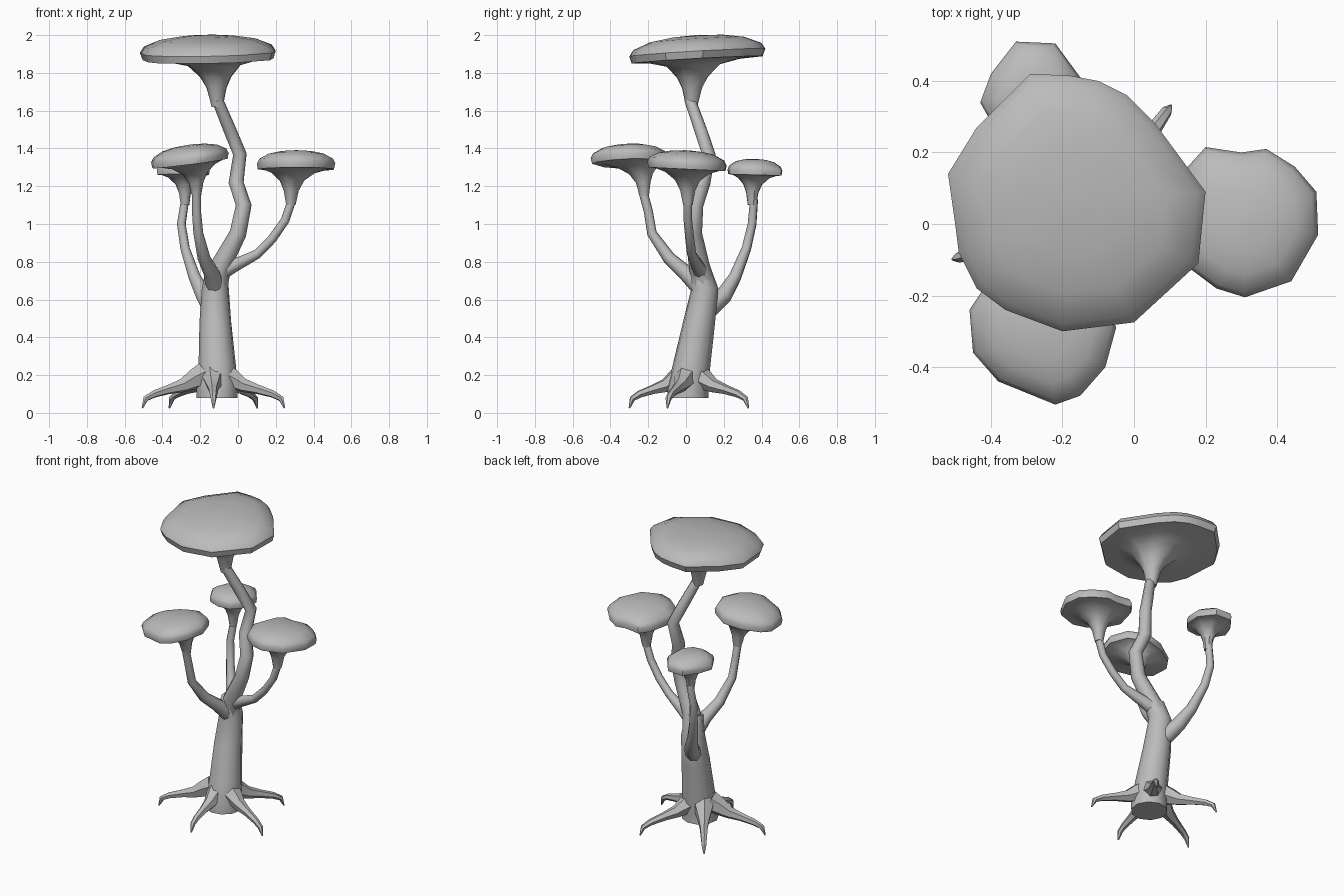
import bpy
import bmesh
import math
from mathutils import Vector

cube = bpy.data.objects.get("Cube")
if cube:
    bpy.data.objects.remove(cube, do_unlink=True)

clay = bpy.data.materials.new("plain_grey")
clay.use_nodes = True
grey = (0.5, 0.5, 0.5, 1)
clay.diffuse_color = grey
clay.node_tree.nodes["Principled BSDF"].inputs["Base Color"].default_value = grey


def skin_rings(name, rings, angle=40):
    """Join a stack of equal-sized point rings into one closed, smooth-shaded object."""
    bm = bmesh.new()
    loops = [[bm.verts.new(p) for p in ring] for ring in rings]
    count = len(loops[0])
    for low, high in zip(loops, loops[1:]):
        for i in range(count):
            j = (i + 1) % count
            bm.faces.new((low[i], low[j], high[j], high[i]))
    bm.faces.new(loops[0])
    bm.faces.new(loops[-1])
    bmesh.ops.recalc_face_normals(bm, faces=bm.faces)
    mesh = bpy.data.meshes.new(name)
    bm.to_mesh(mesh)
    bm.free()
    mesh.materials.append(clay)
    obj = bpy.data.objects.new(name, mesh)
    bpy.context.collection.objects.link(obj)
    bpy.ops.object.select_all(action='DESELECT')
    obj.select_set(True)
    bpy.context.view_layer.objects.active = obj
    bpy.ops.object.shade_smooth_by_angle(angle=math.radians(angle))
    return obj


def tube(name, path, sides=8, flat_start=False):
    """Tapered tube through (x, y, z, radius) points."""
    points = [Vector(p[:3]) for p in path]
    last = len(points) - 1
    side = None
    rings = []
    for k, centre in enumerate(points):
        along = (points[min(k + 1, last)] - points[max(k - 1, 0)]).normalized()
        if flat_start and k < 2:
            along = Vector((0, 0, 1))
        if side is None:
            side = along.orthogonal()
        side = (side - along * side.dot(along)).normalized()
        other = along.cross(side)
        rings.append([centre + path[k][3] * (side * math.cos(a) + other * math.sin(a))
                      for a in (math.tau * i / sides for i in range(sides))])
    return skin_rings(name, rings, 50)


def cap(name, foot, foot_radius, rim_z, top_z, outline, profile, tilt):
    """Funnel from the stem up to an irregular rim, closed by a low dome."""
    foot = Vector(foot)
    xs, ys = zip(*outline)
    centre = Vector(((min(xs) + max(xs)) / 2, (min(ys) + max(ys)) / 2, rim_z))
    spokes = [Vector((x, y, rim_z)) - centre for x, y in outline]
    rings = []
    # funnel: profile pairs give share of the rim and share of the height
    for spread, rise in profile:
        middle = foot.lerp(centre, spread)
        height = foot.z + (rim_z - foot.z) * rise
        ring = []
        for s in spokes:
            offset = s.normalized() * foot_radius * (1 - spread) + s * spread
            p = middle + offset
            p.z = height + spread * (tilt[0] * s.x + tilt[1] * s.y)
            ring.append(p)
        rings.append(ring)
    # rim and dome
    for spread, rise in ((1, 0.3), (0.94, 0.55), (0.7, 0.82), (0.4, 0.95), (0.06, 1)):
        ring = []
        for s in spokes:
            p = centre + s * spread
            p.z += (top_z - rim_z) * rise + spread * (tilt[0] * s.x + tilt[1] * s.y)
            ring.append(p)
        rings.append(ring)
    return skin_rings(name, rings)


# Trunk and the winding main stem
tube("trunk", [(-.11, .01, .08, .11), (-.11, .01, .14, .11), (-.11, .03, .25, .1),
               (-.12, .07, .48, .085), (-.12, .1, .66, .072), (-.11, .07, .78, .055)],
     sides=10, flat_start=True)
tube("main_stem", [(-.12, .1, .66, .065), (-.09, .07, .78, .055), (0, .04, .95, .045),
                   (.03, .05, 1.1, .042), (-.01, .09, 1.22, .04),
                   (.01, .12, 1.37, .036), (-.04, .08, 1.49, .034), (-.11, .02, 1.66, .03)])

# Side branches
tube("left_branch", [(-.1, .08, .74, .045), (-.02, .06, .78, .035), (.1, .03, .84, .025),
                     (.18, .02, .92, .024), (.25, .01, 1.02, .023), (.29, .01, 1.14, .023)])
tube("front_branch", [(-.12, .08, .66, .05), (-.14, 0, .74, .042), (-.18, -.09, .82, .034),
                      (-.21, -.18, .95, .026), (-.22, -.2, 1.07, .024), (-.22, -.23, 1.18, .024)])
tube("back_branch", [(-.14, .12, .55, .05), (-.18, .2, .62, .045), (-.23, .26, .72, .034),
                     (-.28, .32, .87, .026), (-.3, .35, 1, .024), (-.28, .36, 1.13, .022)])

# Roots: five claws around the trunk foot
root_profile = ((.04, .2, .07), (.1, .175, .055), (.16, .145, .038), (.24, .125, .026),
                (.33, .1, .02), (.38, .075, .016), (.4, .025, .004))
for n in range(5):
    a = math.radians(54 + 72 * n)
    stretch = 0.8 if n == 3 else 1
    tube(f"root_{n + 1}", [(-.13 + .02 * math.cos(a) + r * math.cos(a) * .94,
                            .02 + r * math.sin(a) * (.96 if n != 3 else stretch), z, w)
                           for r, z, w in root_profile], sides=6)

# Spreading caps
tall_funnel = ((0, 0), (.07, .4), (.16, .63), (.34, .88), (.62, .97), (.96, 1))
low_funnel = ((0, 0), (.08, .4), (.22, .68), (.5, .9), (.78, .99), (.97, 1))
cap("top_cap", (-.11, .03, 1.62), .03, 1.87, 2,
    [(.2, .09), (.06, .28), (-.02, .36), (-.1, .4), (-.18, .415), (-.29, .42), (-.44, .27),
     (-.52, .14), (-.5, 0), (-.49, -.08), (-.44, -.18), (-.36, -.24), (-.2, -.3),
     (0, -.275), (.18, -.11)], tall_funnel, (.02, .06))
cap("left_cap", (.28, .01, 1.1), .025, 1.29, 1.39,
    [(.2, .215), (.3, .2), (.37, .21), (.45, .16), (.51, .09), (.515, -.03), (.44, -.16),
     (.31, -.205), (.23, -.18), (.15, -.12), (.1, 0), (.15, .16)], low_funnel, (0, -.05))
cap("front_cap", (-.22, -.22, 1.15), .025, 1.32, 1.42,
    [(-.22, -.505), (-.15, -.48), (-.08, -.4), (-.05, -.29), (-.09, -.17), (-.2, -.1),
     (-.32, -.12), (-.42, -.18), (-.46, -.24), (-.45, -.36), (-.38, -.44)],
    low_funnel, (.13, .03))
cap("back_cap", (-.28, .35, 1.1), .023, 1.26, 1.345,
    [(-.33, .51), (-.22, .505), (-.15, .41), (-.16, .3), (-.22, .23), (-.3, .22),
     (-.38, .25), (-.43, .34), (-.4, .42)], low_funnel, (0, -.03))
